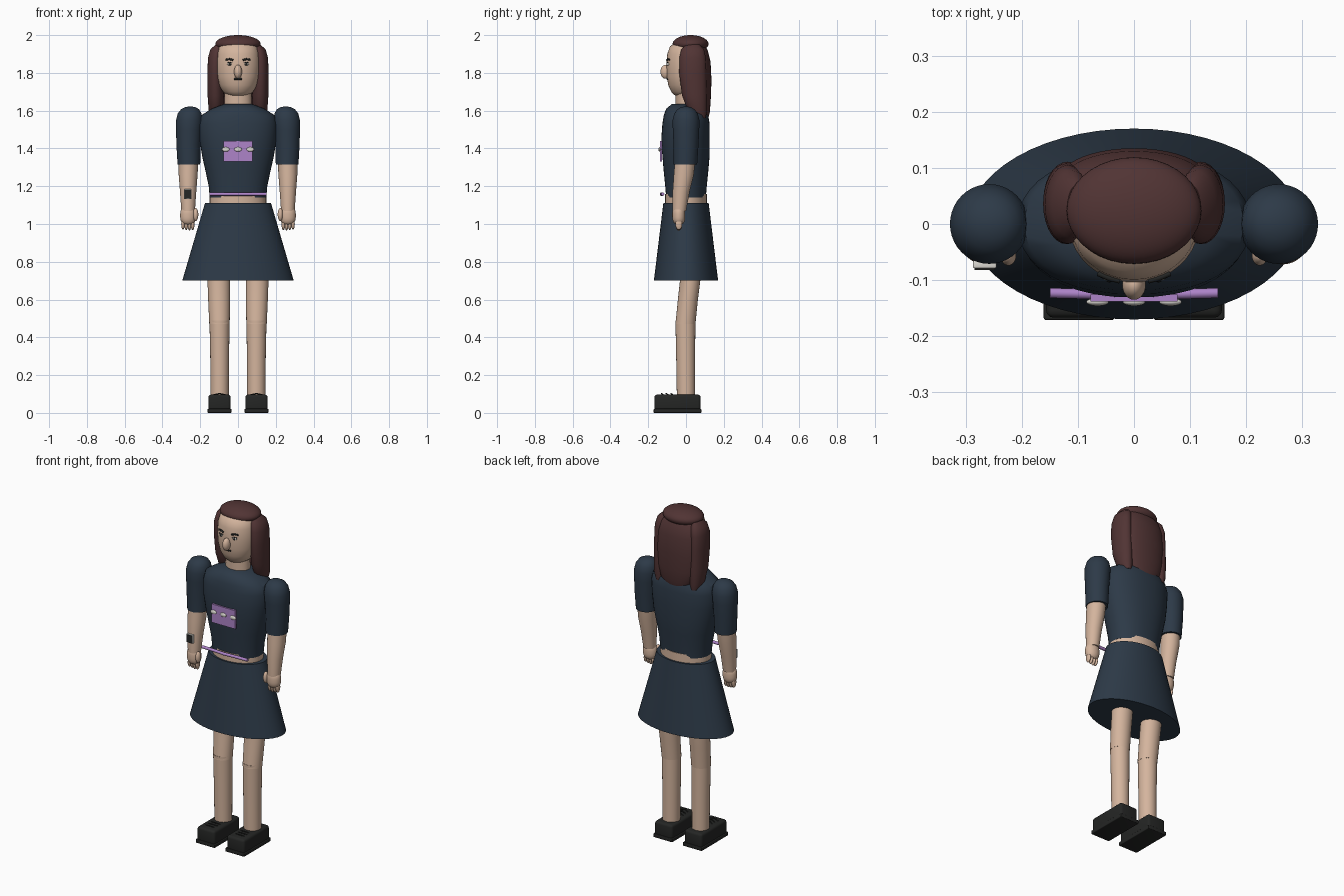
import bpy, bmesh, math
from mathutils import Vector

default = bpy.data.objects.get("Cube")
if default:
    bpy.data.objects.remove(default, do_unlink=True)


def material(name, r, g, b):
    m = bpy.data.materials.new(name)
    m.use_nodes = True
    m.diffuse_color = (r, g, b, 1)
    bsdf = next(n for n in m.node_tree.nodes if n.type == "BSDF_PRINCIPLED")
    bsdf.inputs["Base Color"].default_value = (r, g, b, 1)
    return m


SKIN = material("skin", .66, .46, .34)
NAVY = material("navy cloth", .026, .042, .064)
HAIR = material("brown hair", .082, .034, .034)
PURPLE = material("purple trim", .42, .23, .58)
BLACK = material("black", .018, .019, .018)
PEARL = material("pearl", .72, .70, .65)


def finish(name, bm, mat, angle=40):
    bmesh.ops.recalc_face_normals(bm, faces=bm.faces)
    mesh = bpy.data.meshes.new(name)
    bm.to_mesh(mesh)
    bm.free()
    mesh.materials.append(mat)
    ob = bpy.data.objects.new(name, mesh)
    bpy.context.collection.objects.link(ob)
    bpy.ops.object.select_all(action="DESELECT")
    bpy.context.view_layer.objects.active = ob
    ob.select_set(True)
    bpy.ops.object.shade_smooth_by_angle(angle=math.radians(angle))
    return ob


def loft(name, mat, rings, n=40, power=2.0):
    """Stack of oval rings (z, centre x, centre y, radius x, radius y)."""
    bm = bmesh.new()
    loops = []
    for z, cx, cy, rx, ry in rings:
        loop = []
        for i in range(n):
            a = math.tau * i / n
            c, s = math.cos(a), math.sin(a)
            x = math.copysign(abs(c) ** (2 / power), c)
            y = math.copysign(abs(s) ** (2 / power), s)
            loop.append(bm.verts.new((cx + rx * x, cy + ry * y, z)))
        loops.append(loop)
    for low, high in zip(loops, loops[1:]):
        for i in range(n):
            j = (i + 1) % n
            bm.faces.new((low[i], low[j], high[j], high[i]))
    bm.faces.new(loops[0])
    bm.faces.new(loops[-1])
    return finish(name, bm, mat)


def ball(name, mat, centre, radii, power=2.0):
    """Ellipsoid; a higher power makes it fuller along its height."""
    bm = bmesh.new()
    bmesh.ops.create_uvsphere(bm, u_segments=36, v_segments=24, radius=1)
    for v in bm.verts:
        r = math.hypot(v.co.x, v.co.y)
        if r > 1e-5:
            full = max(0, 1 - abs(v.co.z) ** power) ** (1 / power)
            v.co.x *= full / r
            v.co.y *= full / r
        v.co = Vector(centre) + Vector(a * b for a, b in zip(v.co, radii))
    return finish(name, bm, mat)


def box(name, mat, centre, size, bevel=0.0):
    bm = bmesh.new()
    bmesh.ops.create_cube(bm, size=1)
    for v in bm.verts:
        v.co = Vector(centre) + Vector(a * b for a, b in zip(v.co, size))
    if bevel:
        bmesh.ops.bevel(bm, geom=bm.edges[:], offset=bevel, segments=3,
                        profile=.5, affect="EDGES")
    return finish(name, bm, mat)


def rod(name, mat, points, radius):
    curve = bpy.data.curves.new(name, "CURVE")
    curve.dimensions = "3D"
    curve.bevel_depth = radius
    curve.bevel_resolution = 2
    curve.use_fill_caps = True
    spline = curve.splines.new("POLY")
    spline.points.add(len(points) - 1)
    for p, co in zip(spline.points, points):
        p.co = (*co, 1)
    curve.materials.append(mat)
    ob = bpy.data.objects.new(name, curve)
    bpy.context.collection.objects.link(ob)
    return ob


# Body and clothes
loft("skirt", NAVY, [(.70, 0, 0, .295, .17), (1.11, 0, 0, .175, .12)], n=56)
loft("waist", SKIN, [(1.08, 0, 0, .15, .11), (1.16, 0, 0, .15, .11)])
loft("torso", NAVY, [(1.14, 0, 0, .15, .105), (1.2, 0, 0, .155, .11),
                     (1.28, 0, 0, .172, .118), (1.36, 0, 0, .19, .125),
                     (1.45, 0, -.003, .204, .128), (1.53, 0, 0, .207, .125),
                     (1.575, 0, 0, .195, .118), (1.61, 0, 0, .14, .105),
                     (1.635, 0, 0, .075, .075)], power=2.2)
loft("neck", SKIN, [(1.6, 0, 0, .073, .055), (1.72, 0, 0, .07, .055)])
rod("belt", PURPLE, [(-.15, -.123, 1.158), (-.07, -.125, 1.158), (0, -.13, 1.158),
                     (.07, -.125, 1.158), (.15, -.123, 1.158)], .009)
box("chest_badge", PURPLE, (0, -.132, 1.385), (.155, .012, .11))
for i, x in enumerate((-.065, 0, .065)):
    ball(f"badge_bead_{i}", PEARL, (x, -.139, 1.395), (.02, .007, .012))

# Head and face
loft("head", SKIN, [(1.672, 0, 0, .03, .035), (1.682, 0, 0, .058, .06),
                    (1.70, 0, 0, .08, .078), (1.735, 0, 0, .1, .094),
                    (1.78, 0, 0, .112, .101), (1.84, 0, 0, .116, .104),
                    (1.90, 0, 0, .112, .099), (1.94, 0, 0, .1, .085),
                    (1.97, 0, .01, .07, .05)])
ball("nose", SKIN, (0, -.108, 1.806), (.021, .027, .037))
box("mouth", BLACK, (0, -.099, 1.768), (.044, .008, .009), .002)

# Hair
ball("hair_cap", HAIR, (0, .024, 1.953), (.12, .095, .047))
loft("hair_back", HAIR, [(1.56, 0, .1, .06, .018), (1.59, 0, .09, .1, .036),
                         (1.66, 0, .085, .122, .046), (1.76, 0, .083, .13, .052),
                         (1.86, 0, .078, .126, .052), (1.92, 0, .07, .11, .045),
                         (1.96, 0, .06, .07, .03)])

for side, s in (("left", 1), ("right", -1)):
    loft(f"hair_lock_{side}", HAIR,
         [(1.56, s * .115, .075, .024, .03), (1.60, s * .117, .06, .038, .05),
          (1.68, s * .118, .045, .043, .066), (1.80, s * .12, .036, .042, .072),
          (1.88, s * .118, .035, .041, .07), (1.925, s * .11, .035, .036, .06),
          (1.95, s * .1, .035, .018, .035)], n=28)
    # Eyes and brows
    ball(f"eye_{side}", PEARL, (s * .044, -.094, 1.846), (.013, .008, .008))
    ball(f"pupil_{side}", BLACK, (s * .044, -.1, 1.846), (.006, .004, .007))
    rod(f"eyelid_{side}", BLACK, [(s * .03, -.101, 1.853), (s * .044, -.1, 1.856),
                                  (s * .058, -.094, 1.853)], .002)
    rod(f"brow_{side}", BLACK, [(s * .026, -.101, 1.868), (s * .045, -.096, 1.873),
                                (s * .064, -.088, 1.87)], .005)

    # Puffed sleeve, forearm and hand
    loft(f"sleeve_{side}", NAVY,
         [(1.315, s * .26, -.003, .06, .062), (1.42, s * .262, 0, .064, .066),
          (1.5, s * .26, 0, .068, .07), (1.55, s * .258, 0, .07, .071),
          (1.585, s * .256, 0, .063, .062), (1.607, s * .254, 0, .048, .046),
          (1.618, s * .252, 0, .028, .026), (1.622, s * .252, 0, .008, .008)])
    loft(f"forearm_{side}", SKIN,
         [(1.07, s * .264, -.035, .036, .036), (1.17, s * .264, -.026, .043, .045),
          (1.26, s * .264, -.012, .05, .053), (1.34, s * .262, -.004, .052, .054)])
    ball(f"palm_{side}", SKIN, (s * .264, -.038, 1.045), (.042, .034, .05), 2.6)
    ball(f"thumb_{side}", SKIN, (s * .224, -.056, 1.05), (.014, .018, .034))
    for i in range(4):
        ball(f"finger_{side}_{i}", SKIN, (s * (.24 + .017 * i), -.038, 1.0),
             (.0095, .018, .036 - .003 * abs(i - 1)))

    # Leg and shoe
    loft(f"lower_leg_{side}", SKIN,
         [(.06, s * .097, 0, .048, .048), (.3, s * .097, -.002, .05, .05),
          (.49, s * .098, -.003, .053, .053)])
    loft(f"upper_leg_{side}", SKIN,
         [(.47, s * .098, -.003, .054, .053), (.6, s * .1, .01, .058, .053),
          (.72, s * .102, .024, .06, .054), (.9, s * .102, .03, .06, .056)])
    box(f"shoe_{side}", BLACK, (s * .098, -.045, .052), (.118, .244, .09), .014)
    box(f"sole_{side}", BLACK, (s * .098, -.045, .011), (.126, .252, .022), .004)
    for i in range(3):
        y = -.07 - .025 * i
        rod(f"lace_{side}_{i}", BLACK, [(s * .068, y, .096), (s * .098, y - .01, .103),
                                        (s * .128, y, .096)], .003)

# Wristwatch
box("watch_case", PEARL, (-.266, -.072, 1.158), (.042, .014, .052), .003)
box("watch_face", BLACK, (-.266, -.08, 1.158), (.036, .004, .046))
